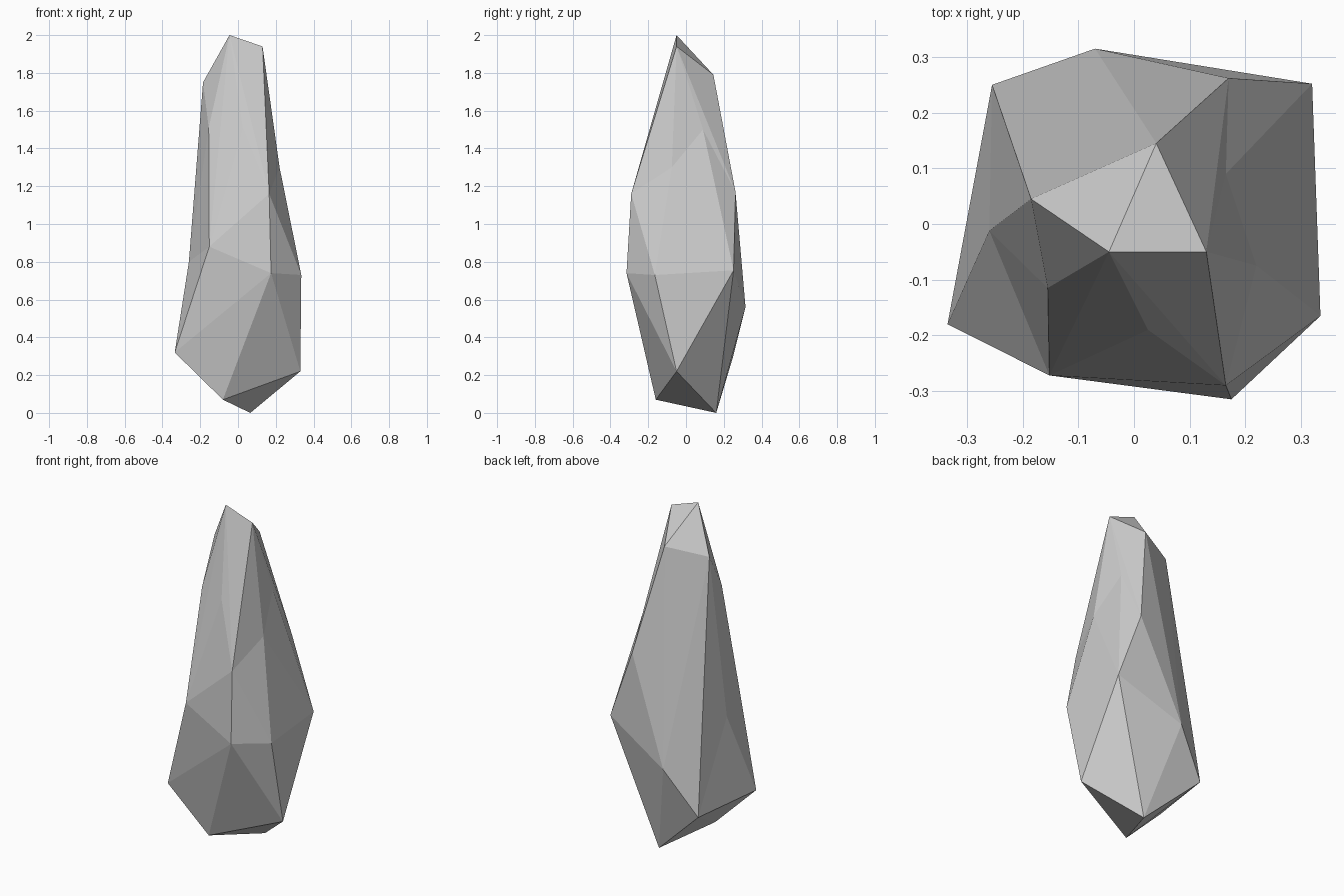
import bpy, bmesh

if "Cube" in bpy.data.objects:
    bpy.data.objects.remove(bpy.data.objects["Cube"])

# Corner points of the stone, from the peak down to the foot
corners = {
    "A": (-.045, -.05, 2.0), "B": (.13, -.05, 1.94),
    "C": (.04, .145, 1.79), "D": (-.185, .045, 1.75),
    "F": (.025, -.19, 1.51), "H": (-.155, -.115, 1.51),
    "G": (.165, -.29, 1.16), "M": (.17, .262, 1.17),
    "I": (-.152, -.272, .88), "K": (.175, -.315, .74),
    "N": (.32, .252, .755), "J": (.335, -.165, .73),
    "O": (-.07, .315, .56), "T": (-.335, -.18, .32),
    "E": (-.255, .25, .30), "U": (.33, -.05, .22),
    "R": (-.08, -.16, .07), "Q": (.065, .16, 0),
}

# Main body: hull around the corners
bm = bmesh.new()
v = {name: bm.verts.new(p) for name, p in corners.items()}
bmesh.ops.convex_hull(bm, input=bm.verts[:])


def dent(name, point, ring):
    """Replace the facets inside a ring of corners by a fan around a sunken point."""
    loop = [v[c] for c in ring]
    old = [f for f in bm.faces if all(c in loop for c in f.verts)]
    v[name] = bm.verts.new(point)
    bmesh.ops.delete(bm, geom=old, context="FACES")
    for a, b in zip(loop, loop[1:] + loop[:1]):
        bm.faces.new((a, b, v[name]))


# Shallow hollows on the right and left sides
dent("L", (.22, -.075, 1.30), "BGJNM")
dent("P", (.165, .09, 1.50), "BLNM")
dent("S", (-.26, -.012, .80), "DHITE")

bmesh.ops.recalc_face_normals(bm, faces=bm.faces[:])
mesh = bpy.data.meshes.new("standing_stone")
bm.to_mesh(mesh)
bm.free()
bpy.context.collection.objects.link(bpy.data.objects.new("standing_stone", mesh))
